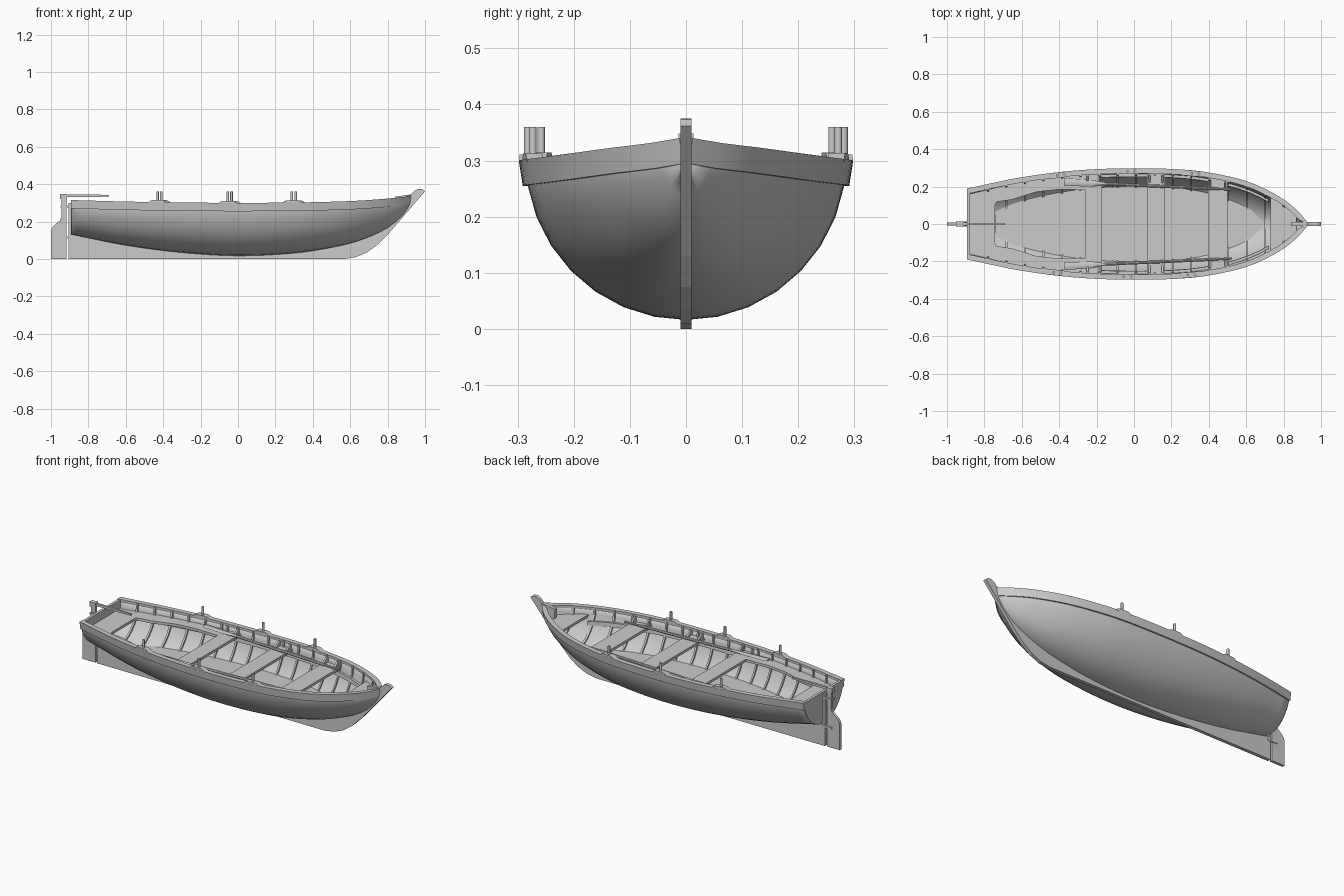
import bpy, bmesh, math
from mathutils import Vector

if "Cube" in bpy.data.objects:
    bpy.data.objects.remove(bpy.data.objects["Cube"])

# Hull lines: half breadth, sheer height, bottom height and bilge angle by station
X = [-.89, -.6, -.3, 0, .3, .5, .65, .8, .88, .925]
BEAM = [.19, .25, .287, .298, .288, .256, .211, .132, .066, .012]
SHEER = [.315, .307, .302, .30, .302, .306, .312, .323, .331, .34]
BOTTOM = [.13, .072, .033, .016, .03, .06, .098, .165, .232, .29]
BILGE = [72, 78, 80, 80, 78, 72, 63, 50, 40, 30]
STRAKE = .045


def curve(tab, x):
    x = min(max(x, X[0]), X[-1])
    n = len(X)
    i = max(k for k in range(n - 1) if X[k] <= x)

    def slope(k):
        a, b = max(k - 1, 0), min(k + 1, n - 1)
        return (tab[b] - tab[a]) / (X[b] - X[a])
    h = X[i + 1] - X[i]
    t = (x - X[i]) / h
    return ((2*t**3 - 3*t*t + 1) * tab[i] + (t**3 - 2*t*t + t) * h * slope(i)
            + (3*t*t - 2*t**3) * tab[i + 1] + (t**3 - t*t) * h * slope(i + 1))


def width(x, z):
    """Half breadth of the hull skin at height z."""
    zb, zl = curve(BOTTOM, x), curve(SHEER, x) - STRAKE
    f = min(max((z - zb) / (zl - zb), 0), 1)
    a = math.radians(curve(BILGE, x))
    s = math.acos(1 - f * (1 - math.cos(a)))
    return max(curve(BEAM, x) - .016, .002) * math.sin(s) / math.sin(a)


def section(x, n=7):
    """Hull cross-section (y, z) from sheer to sheer."""
    zb, zt = curve(BOTTOM, x), curve(SHEER, x)
    zl = zt - STRAKE
    a = math.radians(curve(BILGE, x))
    b = max(curve(BEAM, x) - .016, .002)
    half = [(b * math.sin(a*k/n) / math.sin(a),
             zb + (zl - zb) * (1 - math.cos(a*k/n)) / (1 - math.cos(a))) for k in range(n + 1)]
    half.append((b + .003, zt - .003))
    return [(-y, z) for y, z in half[:0:-1]] + half


def finish(name, bm, smooth=None):
    bmesh.ops.recalc_face_normals(bm, faces=bm.faces)
    me = bpy.data.meshes.new(name)
    bm.to_mesh(me)
    bm.free()
    ob = bpy.data.objects.new(name, me)
    bpy.context.collection.objects.link(ob)
    if smooth:
        bpy.ops.object.select_all(action='DESELECT')
        ob.select_set(True)
        bpy.context.view_layer.objects.active = ob
        bpy.ops.object.shade_smooth_by_angle(angle=math.radians(smooth))
    return ob


def loft(name, rings, closed=True, smooth=None):
    bm = bmesh.new()
    vs = [[bm.verts.new(p) for p in r] for r in rings]
    m = len(vs[0])
    for a, b in zip(vs, vs[1:]):
        for k in range(m if closed else m - 1):
            bm.faces.new((a[k], a[(k + 1) % m], b[(k + 1) % m], b[k]))
    if closed:
        bm.faces.new(vs[0])
        bm.faces.new(vs[-1])
    return finish(name, bm, smooth)


def extrude(name, pts, axis, lo, hi):
    """Solid from a 2D outline, extruded along the given axis."""
    put = {'x': lambda p, c: (c, p[0], p[1]), 'y': lambda p, c: (p[0], c, p[1]),
           'z': lambda p, c: (p[0], p[1], c)}[axis]
    return loft(name, [[put(p, c) for p in pts] for c in (lo, hi)])


def span(a, b, n):
    return [a + (b - a) * k / n for k in range(n + 1)]


def panel(name, x0, x1, z, thick, n=8, gap=.008):
    """Flat board reaching the hull on both sides."""
    side = [(x, max(width(x, z - thick) - gap, .004)) for x in span(x0, x1, n)]
    return extrude(name, side + [(x, -y) for x, y in side[::-1]], 'z', z - thick, z)


# Hull shell
hull = loft("hull", [[(x, y, z) for y, z in section(x)] for x in span(X[0], X[-1], 44)], False, 35)
mod = hull.modifiers.new("planking", 'SOLIDIFY')
mod.thickness, mod.offset = .011, -1
# recalculated normals of an open shell may face either way: make the bottom face down
if sum(p.normal.z * p.area for p in hull.data.polygons) > 0:
    hull.data.flip_normals()

# Transom
extrude("transom", section(-.89), 'x', -.892, -.876)

# Sheer strake with rail, both sides
for s in (-1, 1):
    rings = []
    for x in span(-.892, .925, 44):
        b, zt = curve(BEAM, x), curve(SHEER, x)
        zl = zt - STRAKE
        g = (curve(BEAM, x + .01) - curve(BEAM, x - .01)) / .02
        k = min(math.sqrt(1 + g * g), 1.5)
        prof = [(b - .007*k, zl), (b, zt), (b - .028*k, zt), (b - .028*k, zt - .014),
                (b - .016*k, zt - .014), (b - .018*k, zl)]
        rings.append([(x, s * max(y, .001), z) for y, z in prof])
    loft("sheer_strake", rings, True, 30)

# Keel, stem and sternpost in one profile
keel = [(-.905, 0), (.57, 0), (.63, .01), (.69, .035), (.745, .075), (.8, .13), (.9, .245),
        (1, .362), (.985, .373), (.965, .375), (.945, .366), (.925, .345), (.84, .333), (.85, .24)]
keel += [(x, curve(BOTTOM, x) + .008) for x in span(.8, -.87, 24)]
keel += [(-.885, .3), (-.905, .3)]
extrude("keel_and_stem", keel, 'y', -.01, .01)

# Ribs follow the inside of the hull
for x in span(-.78, .8, 16):
    rings = []
    for (ya, za), (yb, zb) in zip(section(x - .005), section(x + .005)):
        ring = []
        for px, y, z, d in ((x - .005, ya, za, .007), (x + .005, yb, zb, .007),
                            (x + .005, yb, zb, .021), (x - .005, ya, za, .021)):
            v = Vector((y, z))
            v += (Vector((0, curve(SHEER, x) - .008)) - v).normalized() * d
            ring.append((px, v.x, v.y))
        rings.append(ring)
    loft("rib", rings)

# Floorboards
panel("floor", -.74, .69, .125, .01, 24, .014)

# Rowing seats with knees
SEAT = .262
for x0, x1 in ((-.26, -.17), (.07, .165), (.395, .5)):
    panel("rowing_seat", x0, x1, SEAT, .015)
    for s in (-1, 1):
        for x in (x0 + .012, x1 - .012):
            w, zt = width(x, SEAT), curve(SHEER, x)
            extrude("seat_knee", [(s * (w - .06), SEAT), (s * (w - .004), SEAT),
                                  (s * (w - .004), zt - .01), (s * (w - .022), zt - .01)],
                    'x', x - .005, x + .005)

# Bow seat
panel("bow_seat", .73, .87, SEAT + .012, .015)

# U-shaped stern bench
outer = [(x, width(x, SEAT - .015) - .008) for x in span(-.885, -.26, 14)]
inner = [(-.26, .182), (-.4, .185), (-.52, .172), (-.655, .13), (-.735, .118), (-.742, .105)]
half = outer + inner
extrude("stern_bench", half + [(x, -y) for x, y in half[::-1]], 'z', SEAT - .015, SEAT)

# Stringers that carry the seats
for s in (-1, 1):
    loft("seat_stringer", [[(x, s * (width(x, SEAT - .04) - d), z) for d, z in
                            ((.009, SEAT - .04), (.007, SEAT - .016), (.022, SEAT - .016), (.024, SEAT - .04))]
                           for x in span(-.84, .72, 30)])

# Oars resting on the seats: (distance, half width, half height)
OAR = [(0, .017, .003), (.01, .021, .003), (.15, .018, .004), (.2, .008, .007),
       (.23, .008, .008), (.8, .008, .008), (.805, .006, .006), (.9, .006, .006)]
for s in (-1, 1):
    rings = []
    for d, ry, rz in OAR:
        x, y = -.375 + d, s * (.225 - .045 * d)
        rings.append([(x, y + ry * math.cos(a), SEAT + .009 + rz * math.sin(a))
                      for a in span(0, 2 * math.pi * 7 / 8, 7)])
    loft("oar", rings, True, 40)

# Oar pins on pads along the rail
for x0 in (-.42, -.045, .298):
    for s in (-1, 1):
        x = x0 + .01 * s
        y, z = s * (curve(BEAM, x) - .016), curve(SHEER, x)
        g = s * (curve(BEAM, x + .02) - curve(BEAM, x - .02)) / .04
        pad = extrude("oar_pad", [(-.055, -.004), (.055, -.004), (.03, .011), (-.03, .011)], 'y', -.015, .015)
        pad.location = (x, y, z)
        pad.rotation_euler.z = math.atan(g)
        loft("oar_pin", [[(x + .007 * math.cos(a), y + .007 * math.sin(a), h)
                          for a in span(0, 2 * math.pi * 9 / 10, 9)] for h in (z, .36)], True, 40)

# Rudder, head, tiller and hinges
extrude("rudder", [(-1, 0), (-.916, 0), (-.916, .34), (-.945, .34), (-.945, .225), (-.952, .205),
                   (-.985, .178), (-.997, .16), (-1, .145)], 'y', -.008, .008)
extrude("rudder_head", [(-.952, .322), (-.914, .322), (-.914, .348), (-.952, .348)], 'y', -.013, .013)
loft("tiller", [[(x, y, z) for y, z in ((-w, .338 - w), (w, .338 - w), (w, .338 + w), (-w, .338 + w))]
                for x, w in ((-.935, .007), (-.8, .006), (-.69, .005))])
for z in (.115, .28):
    extrude("rudder_hinge", [(-.95, z - .006), (-.885, z - .006), (-.885, z + .006), (-.95, z + .006)],
            'y', -.013, .013)
